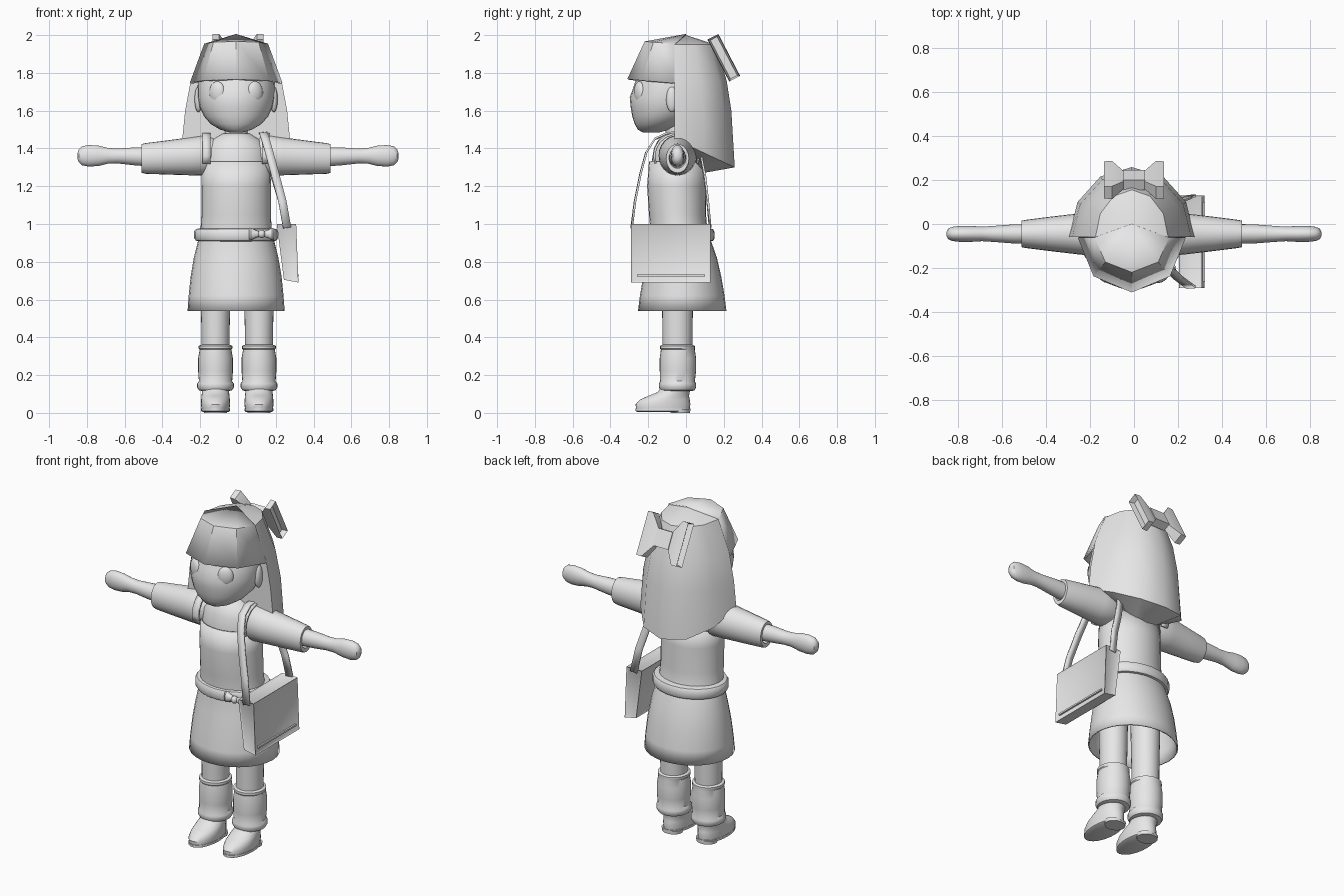
import bpy, bmesh
from math import sin, cos, pi, radians
from mathutils import Vector as V, Matrix

cube = bpy.data.objects.get("Cube")
if cube:
    bpy.data.objects.remove(cube)

clay = bpy.data.materials.new("clay_grey")
clay.use_nodes = True
clay.diffuse_color = (0.8, 0.8, 0.8, 1)
clay.node_tree.nodes["Principled BSDF"].inputs["Base Color"].default_value = (0.8, 0.8, 0.8, 1)
CX = -0.01  # body axis
made = []


def finish(name, bm, thick=0):
    bmesh.ops.recalc_face_normals(bm, faces=bm.faces)
    mesh = bpy.data.meshes.new(name)
    bm.to_mesh(mesh)
    bm.free()
    mesh.materials.append(clay)
    ob = bpy.data.objects.new(name, mesh)
    bpy.context.collection.objects.link(ob)
    if thick:
        mod = ob.modifiers.new("thickness", "SOLIDIFY")
        mod.thickness = thick
        mod.offset = 0
    made.append(ob)
    return ob


def loft(name, rings, caps=True, closed=True, thick=0, inset=None):
    """Skin a list of equal-length point rings."""
    bm = bmesh.new()
    vs = [[bm.verts.new(p) for p in r] for r in rings]
    n = len(vs[0])
    for a, b in zip(vs, vs[1:]):
        for i in range(n if closed else n - 1):
            j = (i + 1) % n
            bm.faces.new((a[i], a[j], b[j], b[i]))
    if caps:
        bm.faces.new(vs[0])
        bm.faces.new(vs[-1])
    bmesh.ops.remove_doubles(bm, verts=bm.verts, dist=0.0002)
    if inset:
        bmesh.ops.recalc_face_normals(bm, faces=bm.faces)
        bm.normal_update()
        rule, width, depth = inset
        bmesh.ops.inset_individual(bm, faces=[f for f in bm.faces if rule(f)],
                                   thickness=width, depth=depth)
    return finish(name, bm, thick)


def zrings(rows, x=CX, n=28):
    """Rows of height, centre y, x radius, y radius."""
    return [[V((x + rx * cos(2 * pi * i / n), cy + ry * sin(2 * pi * i / n), z))
             for i in range(n)] for z, cy, rx, ry in rows]


def xrings(rows, s=1, cy=-0.045, x=CX, n=24):
    """Rows of x distance, centre z, y radius, z radius."""
    return [[V((x + s * d, cy + ry * cos(2 * pi * i / n), cz + rz * sin(2 * pi * i / n)))
             for i in range(n)] for d, cz, ry, rz in rows]


def ribbon(name, centres, across, thick=0.012):
    return loft(name, [[V(c) - V(across) / 2, V(c) + V(across) / 2] for c in centres],
                caps=False, closed=False, thick=thick)


def ellipsoid(name, loc, size, yaw=0):
    bm = bmesh.new()
    bmesh.ops.create_uvsphere(bm, u_segments=20, v_segments=12, radius=1)
    bm.transform(Matrix.Translation(loc) @ Matrix.Rotation(yaw, 4, "Z")
                 @ Matrix.Diagonal((*size, 1)))
    return finish(name, bm)


# Dress, blouse and neck
loft("dress", zrings([(.54, -.02, .253, .23), (.62, -.02, .247, .22), (.72, -.02, .237, .203),
                      (.82, -.022, .22, .182), (.9, -.028, .2, .16), (.96, -.037, .185, .147),
                      (1.05, -.045, .18, .147), (1.2, -.05, .18, .152), (1.33, -.05, .178, .142)]),
     caps=False, thick=.008)
loft("blouse", zrings([(1.2, -.05, .172, .143), (1.33, -.05, .172, .132), (1.4, -.05, .165, .12),
                       (1.44, -.05, .135, .1), (1.465, -.05, .095, .08), (1.48, -.05, .07, .06)]))
loft("neck", zrings([(1.44, -.05, .06, .055), (1.6, -.06, .06, .055)]))
loft("belt", zrings([(.908, -.03, .19, .16), (.912, -.03, .213, .175), (.925, -.03, .222, .182),
                     (.96, -.03, .222, .18), (.973, -.03, .213, .173), (.978, -.03, .19, .15)]))

# Bow tied on the belt
for s, side in ((1, "left"), (-1, "right")):
    loft("belt_bow_" + side, xrings([(.012, .947, .012, .014), (.035, .947, .018, .022),
                                     (.055, .947, .02, .033), (.066, .947, .012, .03)],
                                    s, -.205, .125, 12))
ellipsoid("belt_knot", (.125, -.212, .947), (.019, .02, .022))

# Head, face and ears
loft("head", zrings([(1.485, -.185, .035, .045), (1.5, -.17, .085, .085), (1.53, -.145, .135, .127),
                     (1.57, -.12, .17, .165), (1.62, -.1, .193, .193), (1.67, -.09, .203, .208),
                     (1.72, -.08, .204, .2), (1.78, -.07, .2, .19), (1.86, -.06, .17, .16),
                     (1.92, -.05, .11, .11)]))
for s, side in ((1, "left"), (-1, "right")):
    ellipsoid("eye_" + side, (CX + s * .1, -.247, 1.697), (.045, .024, .058), s * .45)
    ellipsoid("ear_" + side, (CX + s * .2, -.075, 1.66), (.02, .03, .068))


# Hair: faceted fringe in front and a long closed mass behind
def hair_ring(rx, ry, z, drop, start, n, y0=-.06):
    return [V((CX + rx * cos(start + pi * i / n), y0 + ry * sin(start + pi * i / n),
               z - drop * abs(sin(start + pi * i / n)))) for i in range(n + 1)]


def apex(n):
    return [V((CX, 0, 2.0))] * (n + 1)


loft("fringe", [apex(4), hair_ring(.165, .155, 1.95, -.012, pi, 4), hair_ring(.24, .245, 1.745, -.02, pi, 4)],
     caps=False, closed=False, thick=.012)
loft("long_hair", [apex(6), hair_ring(.165, .215, 1.95, .0, 0, 6), hair_ring(.24, .275, 1.76, 0, 0, 6),
                   hair_ring(.27, .3, 1.6, 0, 0, 6), hair_ring(.285, .318, 1.45, .15, 0, 6),
                   hair_ring(.13, .15, 1.38, .11, 0, 6)])

# Hair bow: two flared wings with recessed ends and a knot
tilt = Matrix.Translation((0, .2, 1.88)) @ Matrix.Rotation(radians(-62.5), 4, "X")


def bow_ring(x, length, depth):
    return [tilt @ V((x, a * length / 2, b * depth / 2))
            for a, b in ((-1, -1), (1, -1), (1, 1), (-1, 1))]


for s, side in ((1, "left"), (-1, "right")):
    loft("hair_bow_" + side, [bow_ring(s * .04, .08, .035), bow_ring(s * .1, .25, .065),
                              bow_ring(s * .135, .25, .06)],
         inset=(lambda f: abs(f.normal.x) > .95 and abs(f.calc_center_median().x) > .12, .014, -.03))
loft("hair_bow_knot", [bow_ring(-.05, .1, .05), bow_ring(.05, .1, .05)])

# Arms, legs and shoes, built once per side
for s, side in ((1, "left"), (-1, "right")):
    loft("sleeve_" + side, xrings([(.12, 1.365, .08, .09), (.17, 1.363, .1, .107), (.25, 1.358, .092, .1),
                                   (.37, 1.352, .078, .09), (.48, 1.347, .064, .081),
                                   (.5, 1.347, .06, .076), (.5, 1.35, .045, .055), (.46, 1.35, .04, .05)], s))
    loft("arm_" + side, xrings([(.45, 1.355, .045, .052), (.55, 1.358, .043, .047), (.64, 1.36, .036, .039),
                                (.69, 1.361, .033, .042), (.74, 1.361, .036, .054), (.79, 1.361, .036, .057),
                                (.825, 1.361, .032, .05), (.843, 1.361, .024, .034), (.85, 1.361, .01, .014)],
                               s, x=0))
    loops = [(CX + s * .157, -.05 - .118 * cos(radians(a)), 1.36 + .118 * sin(radians(a)))
             for a in range(-20, 201, 20)]
    ribbon("dress_strap_" + side, loops, (.042, 0, 0))

    x = s * .115 - .004
    loft("leg_" + side, zrings([(.3, -.045, .074, .078), (.45, -.045, .075, .08), (.8, -.045, .082, .085)], x))
    loft("legwarmer_" + side, zrings([(.115, -.045, .07, .075), (.12, -.045, .088, .09), (.135, -.045, .097, .098),
                                      (.155, -.045, .097, .098), (.168, -.045, .088, .092), (.22, -.043, .092, .096),
                                      (.29, -.043, .092, .096), (.335, -.043, .084, .09), (.34, -.045, .089, .092),
                                      (.355, -.045, .089, .092), (.362, -.045, .072, .077)], x))
    loft("shoe_" + side, zrings([(.02, -.122, .074, .142), (.045, -.122, .077, .145), (.07, -.112, .076, .132),
                                 (.09, -.092, .074, .108), (.11, -.065, .072, .085), (.15, -.045, .071, .077)], x))
    loft("sole_" + side, zrings([(.006, -.122, .07, .138), (.01, -.122, .076, .146), (.024, -.122, .076, .146)], x))
    loft("heel_" + side, zrings([(0, -.03, .06, .052), (.02, -.03, .064, .053)], x))


# Shoulder bag with recessed panels, flap ridge and long strap
def bag_ring(z0, z1, x0, x1, y0=-.29, y1=.13):
    return [V((x0, y0, z0)), V((x1, y0, z1)), V((x1, y1, z1)), V((x0, y1, z0))]


loft("bag", [bag_ring(.705, .69, .243, .32), bag_ring(1.0, 1.0, .205, .308)],
     inset=(lambda f: abs(f.normal.z) < .4 or f.normal.z > .9, .014, -.006))
loft("bag_ridge", [bag_ring(.722, .722, .3, .322, -.26, .1), bag_ring(.732, .732, .3, .322, -.26, .1)])
ribbon("bag_strap", [(.26, -.288, .98), (.235, -.27, 1.12), (.195, -.24, 1.27), (.165, -.21, 1.38),
                     (.145, -.165, 1.45), (.135, -.1, 1.48), (.132, -.03, 1.482), (.14, .03, 1.46),
                     (.16, .075, 1.38), (.195, .1, 1.25), (.235, .115, 1.12), (.26, .128, .98)],
       (.042, .004, .006), .01)

# Smooth shading with crisp edges
bpy.ops.object.select_all(action="DESELECT")
for ob in made:
    ob.select_set(True)
bpy.context.view_layer.objects.active = made[0]
bpy.ops.object.shade_smooth_by_angle(angle=radians(38))
